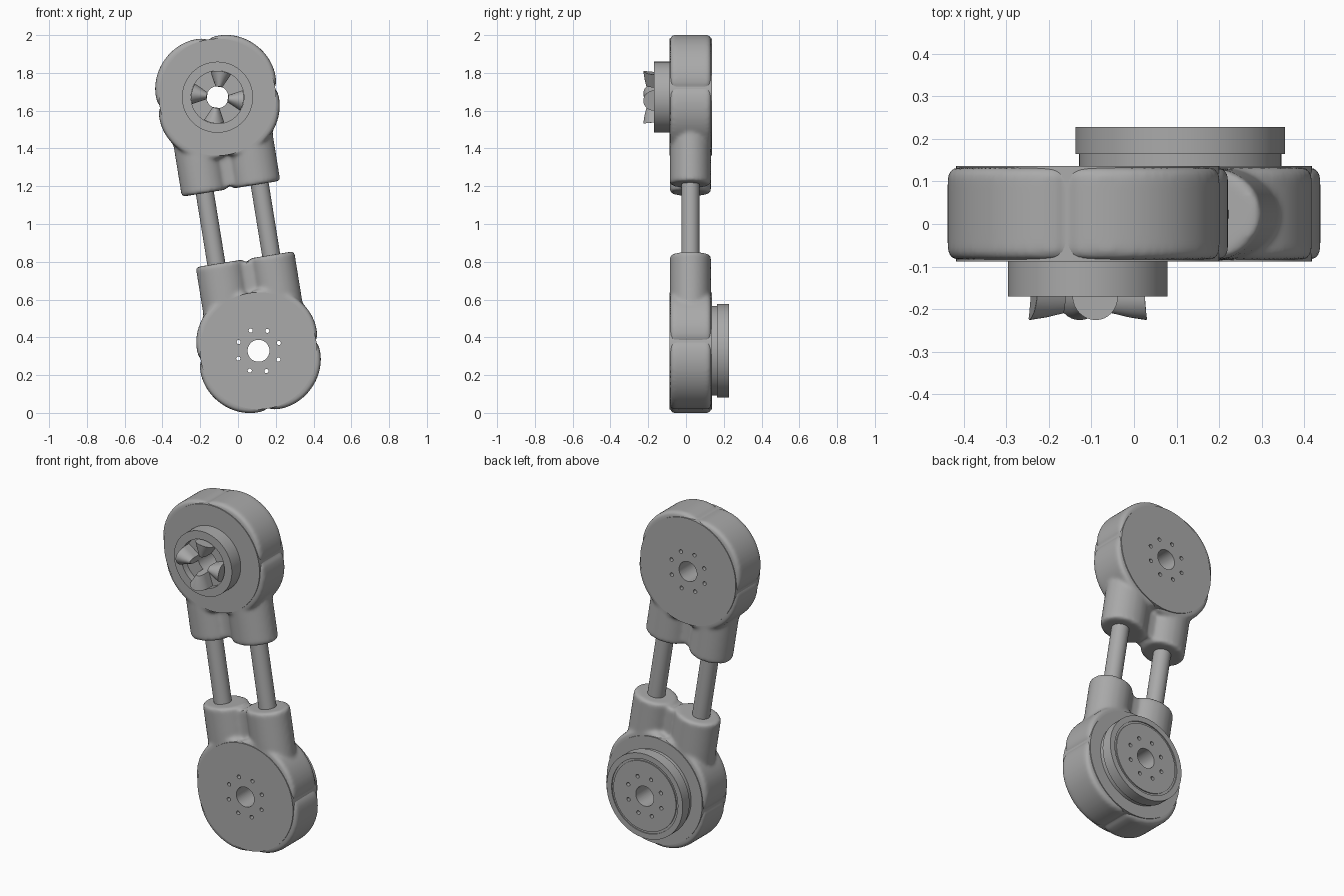
import bpy, bmesh
from math import sin, cos, pi, radians
from mathutils import Matrix, Vector

cube = bpy.data.objects.get("Cube")
if cube:
    bpy.data.objects.remove(cube, do_unlink=True)

GREY = (0.4, 0.4, 0.4, 1)
grey = bpy.data.materials.new("grey metal")
grey.use_nodes = True
grey.diffuse_color = GREY
grey.node_tree.nodes["Principled BSDF"].inputs["Base Color"].default_value = GREY

# Joint frames: the arm leans, and the lower joint is the upper one turned over
ARM = Matrix.Translation((0, 0, 1)) @ Matrix.Rotation(radians(-9.2), 4, 'Y')
UPPER = ARM @ Matrix.Translation((0, 0, 0.68))
LOWER = ARM @ Matrix.Rotation(pi, 4, 'Y') @ Matrix.Translation((0, 0, 0.68))
FRONT, BACK, MID = -0.088, 0.137, 0.023
BORE = 0.058


def finish(bm, name, frame):
    bmesh.ops.recalc_face_normals(bm, faces=bm.faces)
    bm.transform(frame)
    mesh = bpy.data.meshes.new(name)
    bm.to_mesh(mesh)
    bm.free()
    mesh.materials.append(grey)
    obj = bpy.data.objects.new(name, mesh)
    bpy.context.collection.objects.link(obj)
    return obj


def activate(obj):
    bpy.ops.object.select_all(action='DESELECT')
    obj.select_set(True)
    bpy.context.view_layer.objects.active = obj


def smooth(obj):
    activate(obj)
    bpy.ops.object.shade_smooth_by_angle(angle=radians(35))


def apply(obj, kind, **settings):
    mod = obj.modifiers.new(kind.title(), kind)
    for key, value in settings.items():
        setattr(mod, key, value)
    activate(obj)
    bpy.ops.object.modifier_apply(modifier=mod.name)


def cylinder(bm, r, a, b, centre=(0, 0), axis='Z', segments=48):
    """Cylinder along z at (x, y), or along y at (x, z)."""
    if axis == 'Z':
        m = Matrix.Translation((centre[0], centre[1], (a + b) / 2))
    else:
        m = Matrix.Translation((centre[0], (a + b) / 2, centre[1])) @ Matrix.Rotation(pi / 2, 4, 'X')
    return bmesh.ops.create_cone(bm, cap_ends=True, segments=segments, radius1=r,
                                 radius2=r, depth=abs(b - a), matrix=m)["verts"]


def lathe(name, profile, frame):
    """Spin a closed (radius, y) profile around the joint axis."""
    bm = bmesh.new()
    vs = [bm.verts.new((r, y, 0)) for r, y in profile]
    es = [bm.edges.new((v, vs[i - 1])) for i, v in enumerate(vs)]
    bmesh.ops.spin(bm, geom=vs + es, cent=(0, 0, 0), axis=(0, 1, 0), angle=2 * pi, steps=96)
    bmesh.ops.remove_doubles(bm, verts=bm.verts, dist=1e-5)
    return finish(bm, name, frame)


def cut(obj, cutter):
    apply(obj, 'BOOLEAN', operation='DIFFERENCE', solver='EXACT', object=cutter)


def bevel_caps(bm, verts, offset):
    caps = {f for v in verts for f in v.link_faces if len(f.verts) > 4}
    edges = list({e for f in caps for e in f.edges})
    bmesh.ops.bevel(bm, geom=edges, offset=offset, segments=4, profile=0.5, affect='EDGES')


def housing(name, frame):
    bm = bmesh.new()
    # Four-lobed drum
    ring = []
    for i in range(128):
        a = 2 * pi * i / 128
        r = 0.303 + 0.04 * abs(sin(2 * a)) ** 0.5
        ring.append(bm.verts.new((r * cos(a), FRONT + 0.004, r * sin(a))))
    face = bm.faces.new(ring)
    new = bmesh.ops.extrude_face_region(bm, geom=[face])["geom"]
    top = [v for v in new if isinstance(v, bmesh.types.BMVert)]
    bmesh.ops.translate(bm, verts=top, vec=(0, BACK - FRONT - 0.008, 0))
    bmesh.ops.recalc_face_normals(bm, faces=bm.faces)
    bevel_caps(bm, ring + top, 0.022)
    # Two rod sockets
    for x, half in ((-0.148, 0.123), (0.128, 0.13)):
        vs = cylinder(bm, 1, -0.49, -0.12)
        bmesh.ops.scale(bm, verts=vs, vec=(half, 0.109, 1))
        bmesh.ops.translate(bm, verts=vs, vec=(x, MID, 0))
        bevel_caps(bm, vs, 0.014)
    # Web between the sockets
    web = Matrix.Translation((0, MID, -0.33)) @ Matrix.Diagonal((0.2, 0.11, 0.29, 1))
    bmesh.ops.create_cube(bm, size=1, matrix=web)
    body = finish(bm, name + "_housing", frame)
    apply(body, 'REMESH', mode='VOXEL', voxel_size=0.01)
    apply(body, 'SMOOTH', factor=0.5, iterations=7)
    return body


def hole_cutter(frame):
    bm = bmesh.new()
    cylinder(bm, BORE, -0.5, 0.5, axis='Y')
    for i in range(8):
        a = radians(12 + 45 * i)
        cylinder(bm, 0.011, -0.5, 0.5, (0.115 * cos(a), 0.115 * sin(a)), 'Y', 16)
    return finish(bm, "hole_cutter", frame)


def core_cutter(frame):
    bm = bmesh.new()
    cylinder(bm, 0.2, -0.5, 0.5, axis='Y')
    return finish(bm, "core_cutter", frame)


# Upper and lower joints, each with a flat-faced core drilled through
for side, frame in (("upper", UPPER), ("lower", LOWER)):
    drill, clearance = hole_cutter(frame), core_cutter(frame)
    body = housing(side, frame)
    cut(body, clearance)
    core = lathe(side + "_core", [(0.03, FRONT), (0.31, FRONT), (0.31, BACK), (0.03, BACK)], frame)
    parts = [body, core]
    if side == "lower":
        # Stepped rear flange with a shallow ring groove
        flange = lathe("rear_flange", [
            (0.03, BACK - 0.01), (0.238, BACK - 0.01), (0.238, 0.165), (0.247, 0.165),
            (0.247, 0.228), (0.215, 0.228), (0.215, 0.222), (0.203, 0.222),
            (0.203, 0.228), (0.03, 0.228)], frame)
        parts.append(flange)
    for part in parts[1:]:
        cut(part, drill)
    for part in parts:
        smooth(part)
    for helper in (drill, clearance):
        bpy.data.objects.remove(helper, do_unlink=True)

# Coupling collar on the front of the upper joint
smooth(lathe("coupling_collar", [
    (BORE, FRONT + 0.01), (BORE, -0.13), (0.14, -0.13), (0.14, -0.17),
    (0.188, -0.17), (0.188, FRONT + 0.01)], UPPER))

# Four round-nosed claws tapering towards the bore
for i in range(4):
    turn = Matrix.Rotation(-radians(73 + 90 * i), 4, 'Y')
    bm = bmesh.new()
    rings = []
    for r, half, height in ((BORE, 0.018, 0.04), (0.1, 0.037, 0.05), (0.139, 0.054, 0.056)):
        pts = [(half, -0.125)]
        pts += [(half * cos(pi * k / 16), -0.17 - height * sin(pi * k / 16)) for k in range(17)]
        pts += [(-half, -0.125)]
        rings.append([bm.verts.new(((r * r - t * t) ** 0.5, y, t)) for t, y in pts])
    for inner, outer in zip(rings, rings[1:]):
        for k in range(len(inner)):
            bm.faces.new((inner[k - 1], inner[k], outer[k], outer[k - 1]))
    bm.faces.new(rings[0])
    bm.faces.new(rings[-1])
    smooth(finish(bm, f"coupling_claw_{i + 1}", UPPER @ turn))

# Twin connecting rods
for name, x in (("right_rod", -0.147), ("left_rod", 0.147)):
    bm = bmesh.new()
    cylinder(bm, 0.048, -0.26, 0.26, (x, MID))
    smooth(finish(bm, name, ARM))
